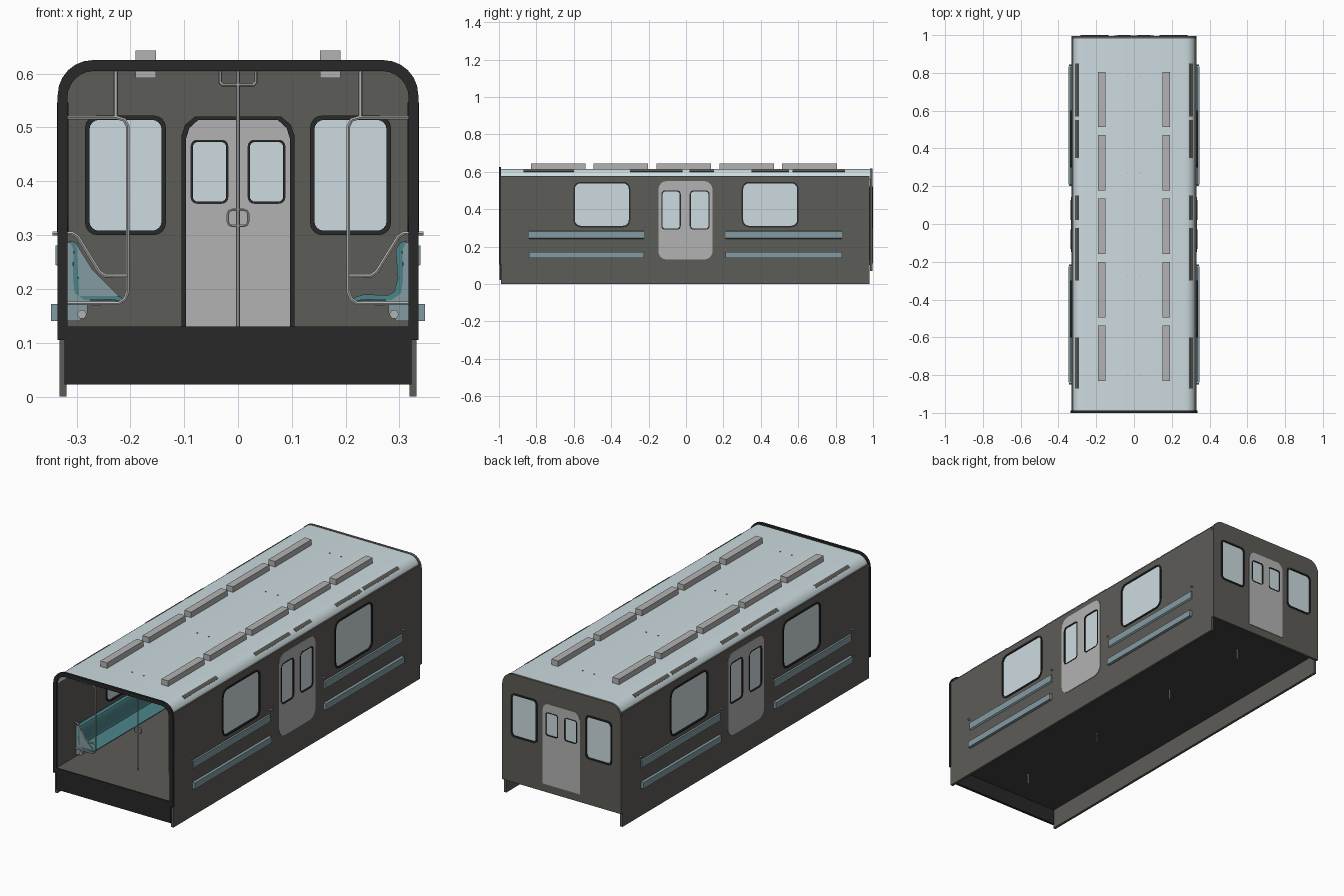
import bpy, bmesh, math
from mathutils import Matrix

if "Cube" in bpy.data.objects:
    bpy.data.objects.remove(bpy.data.objects["Cube"])


def material(name, rgb):
    m = bpy.data.materials.new(name)
    m.diffuse_color = (*rgb, 1)
    m.use_nodes = True
    m.node_tree.nodes["Principled BSDF"].inputs["Base Color"].default_value = m.diffuse_color
    return m


WALL = material("olive grey wall", (0.108, 0.106, 0.095))
GREY = material("light grey metal", (0.45, 0.45, 0.45))
PALE = material("pale blue roof and glass", (0.61, 0.71, 0.745))
DARK = material("dark rubber", (0.021, 0.021, 0.021))
UNDER = material("dark grey underside", (0.05, 0.05, 0.05))
STEEL = material("steel blue", (0.23, 0.33, 0.36))
TEAL = material("teal seat", (0.07, 0.23, 0.25))

# Local curve plane -> world: SIDE plates face x, END plates face y
SIDE = Matrix(((0, 0, 1, 0), (1, 0, 0, 0), (0, 1, 0, 0), (0, 0, 0, 1)))
END = Matrix(((1, 0, 0, 0), (0, 0, -1, 0), (0, 1, 0, 0), (0, 0, 0, 1)))


def curve_to_mesh(name, cu, mat, matrix, smooth):
    tmp = bpy.data.objects.new(name + "_curve", cu)
    bpy.context.collection.objects.link(tmp)
    dg = bpy.context.evaluated_depsgraph_get()
    me = bpy.data.meshes.new_from_object(tmp.evaluated_get(dg))
    bpy.data.objects.remove(tmp)
    me.transform(matrix)
    bm = bmesh.new()
    bm.from_mesh(me)
    bmesh.ops.remove_doubles(bm, verts=bm.verts, dist=1e-5)
    bmesh.ops.recalc_face_normals(bm, faces=bm.faces)
    for f in bm.faces:
        f.smooth = smooth
        f.material_index = 0
    bm.to_mesh(me)
    bm.free()
    if smooth:
        me.set_sharp_from_angle(angle=math.radians(35))
    me.materials.clear()
    me.materials.append(mat)
    ob = bpy.data.objects.new(name, me)
    bpy.context.collection.objects.link(ob)
    return ob


def plate(name, outlines, basis, lo, hi, mat, smooth=False):
    """Extrude 2D outlines (inner ones become holes) between lo and hi on the facing axis."""
    cu = bpy.data.curves.new(name, 'CURVE')
    cu.dimensions = '2D'
    cu.fill_mode = 'BOTH'
    cu.extrude = (hi - lo) / 2
    for pts in outlines:
        sp = cu.splines.new('POLY')
        sp.points.add(len(pts) - 1)
        for p, (a, b) in zip(sp.points, pts):
            p.co = (a, b, 0, 1)
        sp.use_cyclic_u = True
    mid = (lo + hi) / 2
    move = Matrix.Translation((mid, 0, 0) if basis is SIDE else (0, mid, 0))
    return curve_to_mesh(name, cu, mat, move @ basis, smooth)


def tube(name, paths, r=0.004, closed=False):
    cu = bpy.data.curves.new(name, 'CURVE')
    cu.dimensions = '3D'
    cu.bevel_depth = r
    cu.bevel_resolution = 1
    cu.use_fill_caps = True
    for pts in paths:
        sp = cu.splines.new('POLY')
        sp.points.add(len(pts) - 1)
        for p, co in zip(sp.points, pts):
            p.co = (*co, 1)
        sp.use_cyclic_u = closed
    return curve_to_mesh(name, cu, GREY, Matrix(), True)


def box(name, x, y, z, mat):
    xs = sorted(x)
    return plate(name, [[(xs[0], z[0]), (xs[1], z[0]), (xs[1], z[1]), (xs[0], z[1])]],
                 END, y[0], y[1], mat)


def rounded(a0, a1, b0, b1, r, n=4):
    pts = []
    for k, (ca, cb) in enumerate(((a1 - r, b1 - r), (a0 + r, b1 - r), (a0 + r, b0 + r), (a1 - r, b0 + r))):
        for i in range(n + 1):
            t = (k + i / n) * math.pi / 2
            pts.append((ca + r * math.cos(t), cb + r * math.sin(t)))
    return pts


def arch(w, top, r, bottom, n=6):
    half = [(w, bottom)]
    for i in range(n + 1):
        t = i / n * math.pi / 2
        half.append((w - r + r * math.cos(t), top - r + r * math.sin(t)))
    return half + [(-a, b) for a, b in reversed(half)]


def window(name, a0, a1, b0, b1, r, fw, basis, lo, hi):
    """Dark frame ring with a pane set in the middle."""
    plate(name + "_frame", [rounded(a0, a1, b0, b1, r),
                            rounded(a0 + fw, a1 - fw, b0 + fw, b1 - fw, r * 0.8)], basis, lo, hi, DARK)
    mid = (lo + hi) / 2
    plate(name + "_glass", [rounded(a0 + fw / 2, a1 - fw / 2, b0 + fw / 2, b1 - fw / 2, r * 0.8)],
          basis, mid - 0.004, mid + 0.004, PALE)


# Roof shell and the dark front rim
plate("roof", [arch(0.327, 0.615, 0.055, 0.56) + arch(0.317, 0.604, 0.047, 0.56)[::-1]],
      END, -0.99, 0.988, PALE, True)
plate("front_rim", [arch(0.335, 0.625, 0.065, 0.105) + arch(0.317, 0.605, 0.05, 0.105)[::-1]],
      END, -1.0, -0.988, DARK)

# Floor with the dark underside and front sill
box("floor", (-0.32, 0.32), (-0.99, 0.985), (0.115, 0.13), WALL)
box("floor_underside", (-0.32, 0.32), (-0.985, 0.985), (0.1, 0.115), UNDER)
box("front_sill", (-0.322, 0.322), (-0.998, -0.985), (0.022, 0.13), DARK)

# Side walls, windows and doors
for s in (-1, 1):
    tag = "right" if s > 0 else "left"

    def span(a, b):
        return sorted((s * a, s * b))

    holes = [rounded(c - 0.147, c + 0.147, 0.31, 0.54, 0.035) for c in (-0.45, 0.45)]
    door = rounded(-0.148, 0.142, 0.13, 0.55, 0.045)
    lo, hi = span(0.319, 0.332)
    plate(tag + "_wall", [[(-0.99, 0), (0.982, 0), (0.982, 0.577), (-0.99, 0.577)], door] + holes,
          SIDE, lo, hi, WALL)
    lo, hi = span(0.315, 0.336)
    for c in (-0.45, 0.45):
        window(tag + "_side_window", c - 0.152, c + 0.152, 0.303, 0.546, 0.038, 0.008, SIDE, lo, hi)
    panes = [(-0.132, -0.028), (0.02, 0.126)]
    plate(tag + "_side_door", [door] + [rounded(a, b, 0.29, 0.5, 0.02) for a, b in panes],
          SIDE, *span(0.318, 0.3345), GREY)
    for a, b in panes:
        window(tag + "_door_window", a, b, 0.29, 0.5, 0.02, 0.006, SIDE, *span(0.317, 0.335))

    # Light boxes that pass through the roof
    for k in range(5):
        y0 = -0.83 + k * 0.336
        box(tag + "_light_box", (s * 0.152, s * 0.19), (y0, y0 + 0.292), (0.592, 0.643), GREY)

    # Wall trim strips showing along the roof curve
    for y0, y1 in ((-0.87, -0.6), (-0.3, -0.02), (0.02, 0.15), (0.35, 0.55), (0.57, 0.85)):
        arc = [(r, math.radians(t)) for r, t in ((0.0565, 45), (0.0565, 55), (0.0565, 65), (0.053, 65), (0.053, 45))]
        plate(tag + "_roof_trim", [[(s * (0.272 + r * math.cos(t)), 0.56 + r * math.sin(t)) for r, t in arc]],
              END, y0, y1, WALL)

    # Benches: teal shell, steel blue backing and base that reach through the wall
    for y0, y1 in ((-0.84, -0.225), (0.21, 0.835)):
        shell = [(0.313, 0.29), (0.3, 0.285), (0.293, 0.272), (0.297, 0.22), (0.29, 0.194), (0.277, 0.188),
                 (0.235, 0.19), (0.215, 0.184), (0.217, 0.178), (0.24, 0.18), (0.285, 0.179),
                 (0.303, 0.192), (0.307, 0.22), (0.305, 0.27)]
        back = [(0.305, 0.286), (0.318, 0.286), (0.339, 0.28), (0.339, 0.245), (0.326, 0.235), (0.326, 0.172),
                (0.24, 0.168), (0.225, 0.178), (0.285, 0.179), (0.303, 0.192), (0.307, 0.22)]
        base = [(0.347, 0.14), (0.347, 0.172), (0.28, 0.172), (0.28, 0.155), (0.295, 0.14)]
        for part, pts, mat in (("shell", shell, TEAL), ("backing", back, STEEL), ("base", base, STEEL)):
            plate(tag + "_bench_" + part, [[(s * a, b) for a, b in pts]], END, y0, y1, mat, part == "shell")
        tube(tag + "_bench_mount", [[(s * 0.29, y0 - 0.006, 0.153), (s * 0.29, y1 + 0.006, 0.153)]], 0.009)

        # Grab rails at both ends of the bench
        for y in (y0 - 0.006, y1 + 0.006):
            loop = [(0.33, 0.518), (0.225, 0.518), (0.211, 0.514), (0.205, 0.502), (0.205, 0.195),
                    (0.21, 0.181), (0.222, 0.173), (0.33, 0.173)]
            arm = [(0.345, 0.303), (0.308, 0.303), (0.298, 0.297), (0.258, 0.232), (0.247, 0.224), (0.205, 0.224)]
            post = [(0.227, 0.518), (0.227, 0.606)]
            tube(tag + "_grab_rail", [[(s * a, y, b) for a, b in p] for p in (loop, arm, post)], 0.004)

# Filled end panel of the front left bench
plate("bench_end_panel", [[(-0.3, 0.283), (-0.27, 0.235), (-0.222, 0.187), (-0.295, 0.187)]],
      END, -0.842, -0.838, STEEL)

# Back wall with windows and double door; dark surround and seam show inside only
door = [(-0.105, 0.11), (0.105, 0.11), (0.105, 0.485), (0.098, 0.505), (0.08, 0.52),
        (-0.08, 0.52), (-0.098, 0.505), (-0.105, 0.485)]
inner = [(a * 0.92, b if b < 0.2 else b - 0.006) for a, b in door]
wins = [(-0.284, -0.134), (0.134, 0.284)]
panes = [(-0.088, -0.018), (0.018, 0.088)]
plate("back_wall", [arch(0.332, 0.617, 0.06, 0.07), door]
      + [rounded(a + 0.005, b - 0.005, 0.305, 0.517, 0.02) for a, b in wins], END, 0.983, 0.996, WALL)
plate("back_door_surround", [door, inner], END, 0.978, 0.99, DARK)
pane_holes = [rounded(a, b, 0.358, 0.477, 0.012) for a, b in panes]
plate("back_door", [inner] + pane_holes, END, 0.984, 0.991, GREY)
plate("back_door_outer_skin", [door] + pane_holes, END, 0.991, 0.9985, GREY)
box("back_door_seam", (-0.004, 0.004), (0.98, 0.986), (0.112, 0.515), DARK)
for a, b in wins:
    window("back_window", a, b, 0.3, 0.522, 0.022, 0.008, END, 0.979, 1.0)
for a, b in panes:
    window("back_door_window", a, b, 0.358, 0.477, 0.012, 0.004, END, 0.982, 1.0)

# Centre poles with ceiling brackets and hand loops
for y in (-0.8, -0.28, 0.27, 0.78):
    bracket = [(-0.033, y, 0.618), (-0.033, y, 0.584), (-0.028, y, 0.579),
               (0.028, y, 0.579), (0.033, y, 0.584), (0.033, y, 0.618)]
    tube("centre_pole", [[(0, y, 0.05), (0, y, 0.606)], bracket], 0.0035)
    tube("pole_hand_loop", [[(a, y, b) for a, b in rounded(-0.019, 0.019, 0.317, 0.347, 0.008, 2)]],
         0.0025, True)
